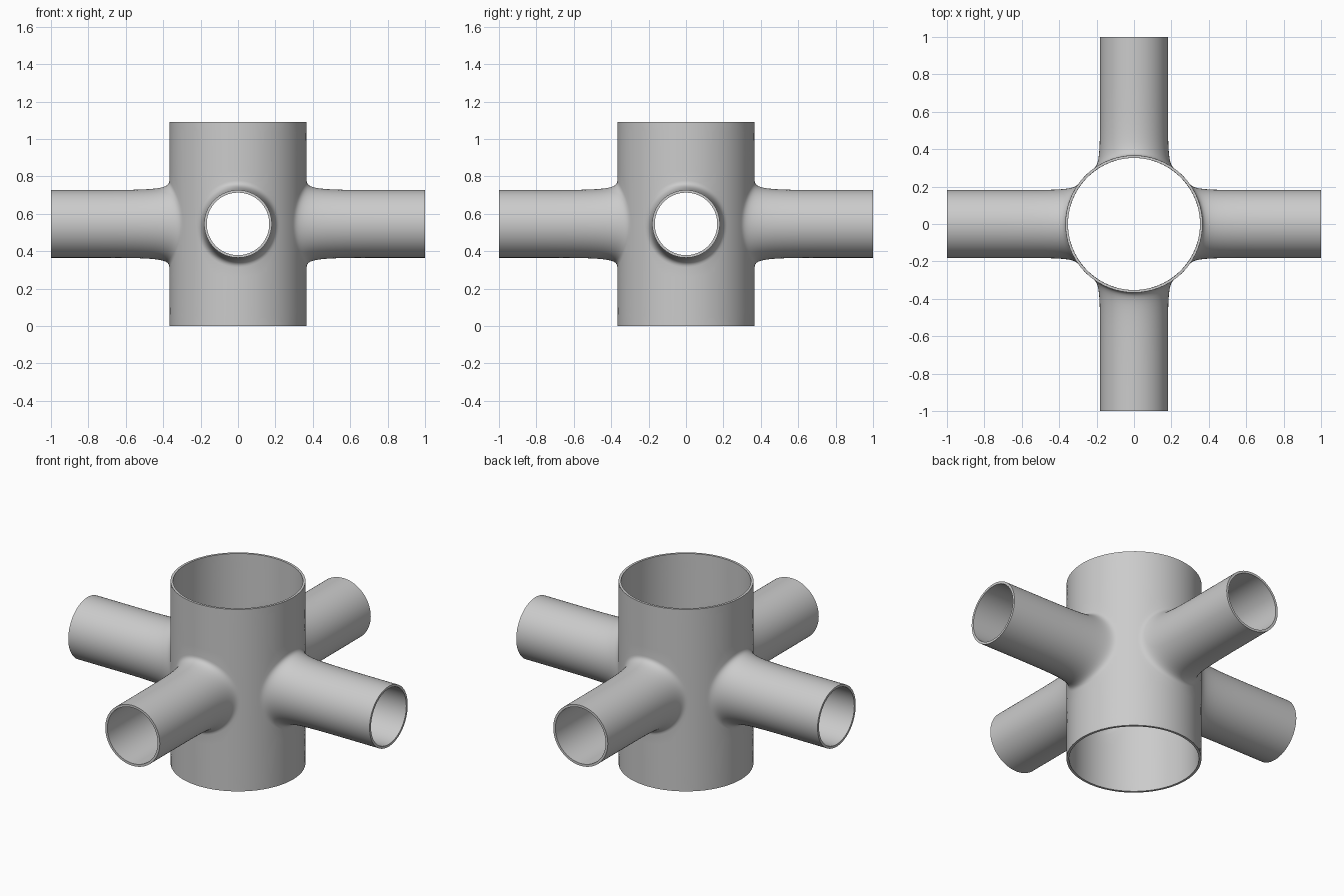
import bpy, bmesh
from math import pi, sin, cos, atan2
from mathutils import Vector, Matrix

if "Cube" in bpy.data.objects:
    bpy.data.objects.remove(bpy.data.objects["Cube"])

R, H = 0.367, 1.092        # main tube radius and height
r = 0.181                  # branch radius
COLLAR = 0.232             # where the blend meets the main tube
WALL = 0.014
HW, HH = R * pi / 4, H / 2  # half size of one unrolled quarter of the main tube


def on_tube(rho, t):
    """Point on the main tube, rho away from the branch axis on the unrolled wall."""
    a = rho * cos(t) / R
    return Vector((R * cos(a), R * sin(a), rho * sin(t)))


def wall_dir(rho, t):
    a = rho * cos(t) / R
    return Vector((-sin(a) * cos(t), cos(a) * cos(t), sin(t)))


def edge_dist(t):
    c, s = abs(cos(t)), abs(sin(t))
    return min(HW / max(c, 1e-9), HH / max(s, 1e-9))


def profile(t):
    """Line from the branch mouth, through the blend, to the quarter's border."""
    ring = lambda x: Vector((x, r * cos(t), r * sin(t)))
    p3 = on_tube(COLLAR, t)
    p2 = p3 - 0.045 * wall_dir(COLLAR, t)
    p0, p1 = ring(0.75), ring(p2.x + 0.06)
    pts = [ring(1.0)]
    n = 14
    for i in range(n + 1):
        u = i / n
        v = 1 - u
        pts.append(v**3 * p0 + 3 * v * v * u * p1 + 3 * v * u * u * p2 + u**3 * p3)
    for i in range(1, 7):
        pts.append(on_tube(COLLAR + (edge_dist(t) - COLLAR) * i / 6, t))
    return pts


# Angles that hit the quarter's corners exactly
corner = atan2(HH, HW)
quad = [corner * i / 18 for i in range(18)]
quad += [corner + (pi / 2 - corner) * i / 8 for i in range(9)]
half = quad + [pi - a for a in reversed(quad[:-1])]
angles = half[:-1] + [a + pi for a in half[:-1]]

# Four identical quarters, each with one branch
bm = bmesh.new()
for k in range(4):
    m = Matrix.Translation((0, 0, H / 2)) @ Matrix.Rotation(k * pi / 2, 4, 'Z')
    cols = [[bm.verts.new(m @ p) for p in profile(t)] for t in angles]
    for j, a in enumerate(cols):
        b = cols[(j + 1) % len(cols)]
        for i in range(len(a) - 1):
            bm.faces.new((a[i], a[i + 1], b[i + 1], b[i]))
bmesh.ops.remove_doubles(bm, verts=bm.verts, dist=1e-4)

mesh = bpy.data.meshes.new("pipe_junction")
bm.to_mesh(mesh)
bm.free()
ob = bpy.data.objects.new("pipe_junction", mesh)
bpy.context.collection.objects.link(ob)
bpy.context.view_layer.objects.active = ob
ob.select_set(True)

# Wall thickness, inwards
mod = ob.modifiers.new("wall", 'SOLIDIFY')
mod.thickness = WALL
mod.offset = -1
bpy.ops.object.modifier_apply(modifier=mod.name)
bpy.ops.object.shade_smooth_by_angle(angle=0.7)
